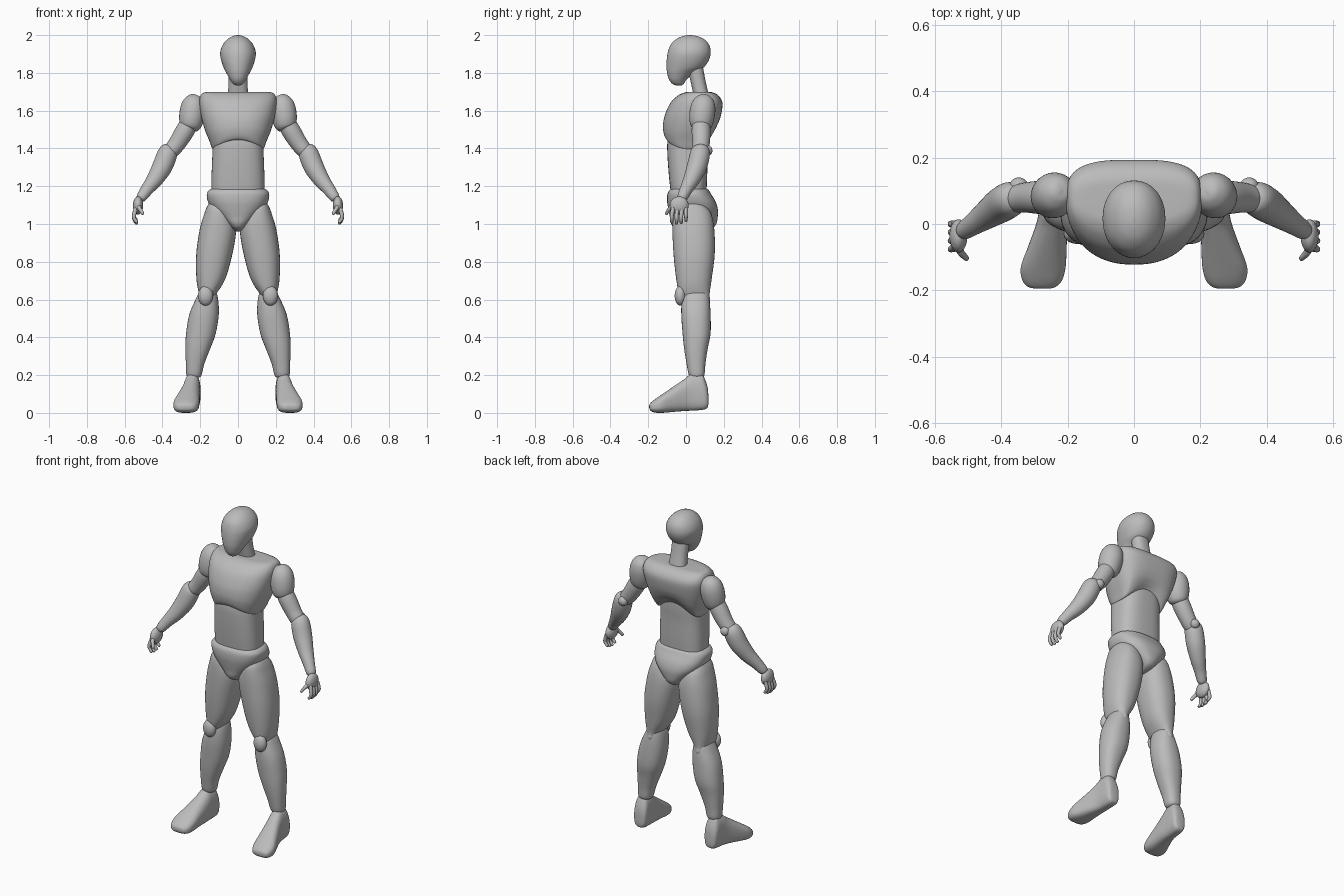
import bpy, bmesh, math
from mathutils import Vector

grey = bpy.data.materials.new("mannequin grey")
grey.diffuse_color = (0.5, 0.5, 0.5, 1)


def spline(rows, steps):
    """Catmull-Rom interpolation through rows of numbers."""
    out = []
    for i in range(len(rows) - 1):
        p = [rows[max(0, min(len(rows) - 1, i + k))] for k in (-1, 0, 1, 2)]
        for s in range(steps):
            t = s / steps
            out.append([0.5 * (2 * b + (c - a) * t + (2 * a - 5 * b + 4 * c - d) * t * t
                               + (3 * b - a - 3 * c + d) * t ** 3) for a, b, c, d in zip(*p)])
    return out + [list(rows[-1])]


def skin(name, rings, mirror):
    """Joins rings of points to a closed smooth skin."""
    bm = bmesh.new()
    loops = [[bm.verts.new(p) for p in r] for r in rings]
    n = len(loops[0])
    for a, b in zip(loops, loops[1:]):
        for i in range(n):
            bm.faces.new((a[i], a[(i + 1) % n], b[(i + 1) % n], b[i]))
    bm.faces.new(loops[0])
    bm.faces.new(loops[-1])
    bmesh.ops.recalc_face_normals(bm, faces=bm.faces)
    me = bpy.data.meshes.new(name)
    bm.to_mesh(me)
    bm.free()
    for f in me.polygons:
        f.use_smooth = True
    me.set_sharp_from_angle(angle=math.radians(50))
    me.materials.append(grey)
    ob = bpy.data.objects.new(name, me)
    bpy.context.collection.objects.link(ob)
    if mirror:
        ob.modifiers.new("mirror", 'MIRROR').use_mirror_merge = False
    return ob


def loft(name, rows, mirror=False, axis='z', nf=2.3, nb=2.3, mid=0.5, arch=None, n=48, steps=5):
    """Rows are (position, x0, x1, b0, b1[, arch]); b is y, or z when the axis is y."""
    rings = []
    for r in spline(rows, steps):
        t, x0, x1, b0, b1 = r[:5]
        cx, hx, cb = (x0 + x1) / 2, (x1 - x0) / 2, b0 + (b1 - b0) * mid
        ring = []
        for i in range(n):
            a = math.tau * i / n
            c, s = math.cos(a), math.sin(a)
            e = 2 / (nf if s < 0 else nb)
            x = cx + hx * math.copysign(abs(c) ** e, c)
            b = cb + (b1 - cb if s > 0 else cb - b0) * math.copysign(abs(s) ** e, s)
            lift = r[5] * arch(x, s) if arch else 0
            ring.append((x, b, t + lift) if axis == 'z' else (x, t, b))
        rings.append(ring)
    return skin(name, rings, mirror)


def tube(name, rows, n=28, steps=5):
    """Mirrored round limb through (x, y, z, radius)."""
    pts = spline(rows, steps)
    rings = []
    for i, p in enumerate(pts):
        d = Vector(pts[min(i + 1, len(pts) - 1)][:3]) - Vector(pts[max(i - 1, 0)][:3])
        u = d.cross(Vector((0, 1, 0))).normalized()
        v = d.cross(u).normalized()
        rings.append([Vector(p[:3]) + p[3] * (u * math.cos(k * math.tau / n)
                      + v * math.sin(k * math.tau / n)) for k in range(n)])
    return skin(name, rings, True)


def ball(name, c, r):
    """Mirrored ellipsoid."""
    rings = []
    for i in range(17):
        f = math.pi * (0.01 + 0.98 * i / 16)
        rings.append([(c[0] + r[0] * math.sin(f) * math.cos(k * math.tau / 28),
                       c[1] + r[1] * math.sin(f) * math.sin(k * math.tau / 28),
                       c[2] - r[2] * math.cos(f)) for k in range(28)])
    return skin(name, rings, True)


def sym(rows):
    """Rows (z, half width, front, back, ...) centred on x = 0."""
    return [(r[0], -r[1], r[1], *r[2:]) for r in rows]


# Head and neck
loft("head", sym([(1.733, .008, -.05, -.025), (1.742, .026, -.072, -.012), (1.765, .043, -.09, .004),
                  (1.80, .062, -.1, .045), (1.83, .077, -.103, .095), (1.87, .09, -.102, .122),
                  (1.91, .094, -.096, .131), (1.95, .08, -.081, .122), (1.98, .054, -.05, .094),
                  (1.995, .027, -.015, .058), (2.0, .003, .015, .025)]), nf=2.1, nb=2.1)
loft("neck", sym([(1.86, .05, .0, .085), (1.75, .05, .025, .105), (1.66, .056, .045, .128)]))

# Torso: arched ribcage over the waist, hips below
loft("chest", sym([(1.383, .10, -.075, .095, 1), (1.388, .125, -.098, .118, 1), (1.40, .137, -.11, .13, 1),
                   (1.44, .152, -.119, .147, .75), (1.50, .176, -.122, .167, .35),
                   (1.57, .195, -.113, .185, .05), (1.64, .205, -.083, .193, 0),
                   (1.68, .198, -.043, .172, 0), (1.697, .175, -.005, .14, 0), (1.70, .12, .02, .11, 0)]),
     nf=2.4, nb=3.2, mid=.55, n=72,
     arch=lambda x, s: (.058 if s < 0 else .085) * max(0, 1 - (abs(x) / .135) ** 2))
loft("waist", sym([(1.16, .14, -.08, .108), (1.25, .14, -.09, .112), (1.36, .136, -.098, .115),
                   (1.44, .132, -.098, .12), (1.52, .12, -.08, .12)]), nf=2.6, nb=2.8)
loft("pelvis", sym([(1.188, .13, -.07, .10), (1.182, .15, -.085, .118), (1.16, .165, -.098, .132),
                    (1.12, .16, -.1, .156), (1.08, .14, -.094, .168), (1.04, .103, -.086, .168),
                    (1.0, .06, -.078, .16), (.975, .034, -.055, .135), (.96, .012, 0, .08)]),
     nf=2.5, nb=2.5)

# Legs
loft("thigh", [(1.125, .1, .13, 0, .06), (1.115, .08, .148, -.035, .085), (1.09, .05, .165, -.06, .11),
               (1.05, .03, .18, -.07, .135), (.97, .01, .203, -.072, .15), (.84, .03, .221, -.066, .152),
               (.71, .067, .22, -.052, .136), (.63, .115, .206, -.035, .125),
               (.60, .135, .192, .0, .128), (.575, .155, .175, .08, .122)], True)
loft("calf", [(.658, .14, .175, .03, .08), (.645, .118, .2, -.005, .112), (.60, .105, .225, -.022, .124),
              (.52, .102, .258, -.025, .13), (.42, .118, .275, -.018, .13), (.34, .147, .278, -.01, .115),
              (.26, .178, .276, .003, .103), (.20, .193, .273, .015, .097), (.185, .21, .26, .03, .08)], True)
ball("kneecap", (.172, -.03, .62), (.04, .03, .052))
loft("foot", [(.119, .23, .25, .05, .08), (.115, .21, .27, .03, .13), (.102, .2, .28, .02, .175),
              (.08, .198, .284, .015, .21), (.03, .199, .288, .012, .208), (-.01, .2, .298, .01, .178),
              (-.07, .203, .32, .005, .137), (-.13, .206, .341, 0, .096), (-.17, .217, .336, .003, .068),
              (-.19, .237, .318, .014, .05), (-.195, .26, .29, .028, .038)], True, axis='y', nf=3)

# Arms
tube("shoulder", [(.225, .1, 1.685, .005), (.227, .099, 1.678, .03), (.231, .096, 1.655, .053),
                  (.238, .09, 1.615, .066), (.246, .083, 1.56, .066), (.252, .08, 1.515, .054),
                  (.256, .078, 1.498, .03), (.258, .078, 1.494, .005)])
tube("upper_arm", [(.25, .08, 1.55, .045), (.28, .08, 1.495, .05), (.32, .08, 1.43, .046),
                   (.355, .076, 1.385, .04), (.37, .074, 1.365, .02)])
ball("elbow", (.347, .115, 1.388), (.028, .025, .028))
tube("forearm", [(.353, .08, 1.414, .01), (.357, .08, 1.406, .036), (.372, .075, 1.375, .052),
                 (.40, .058, 1.305, .053), (.44, .03, 1.237, .044), (.48, .002, 1.185, .034),
                 (.512, -.02, 1.14, .027), (.52, -.026, 1.128, .015)])

# Hands
ball("palm", (.529, -.036, 1.098), (.027, .05, .048))
for i, name in enumerate(("index", "middle", "ring", "little")):
    y, up = -.075 + .025 * i, (.006, 0, .003, .014)[i]
    tube(name + "_finger", [(.54, y * .9, 1.085, .011), (.55, y, 1.045 + up / 2, .0105),
                            (.549, y, 1.022 + up, .0095), (.535, y, 1.003 + up, .008),
                            (.533, y, 1.001 + up, .002)], n=12, steps=3)
tube("thumb", [(.53, -.06, 1.1, .014), (.522, -.085, 1.083, .011), (.508, -.1, 1.062, .009),
               (.504, -.105, 1.052, .007), (.503, -.106, 1.05, .002)], n=12, steps=3)
